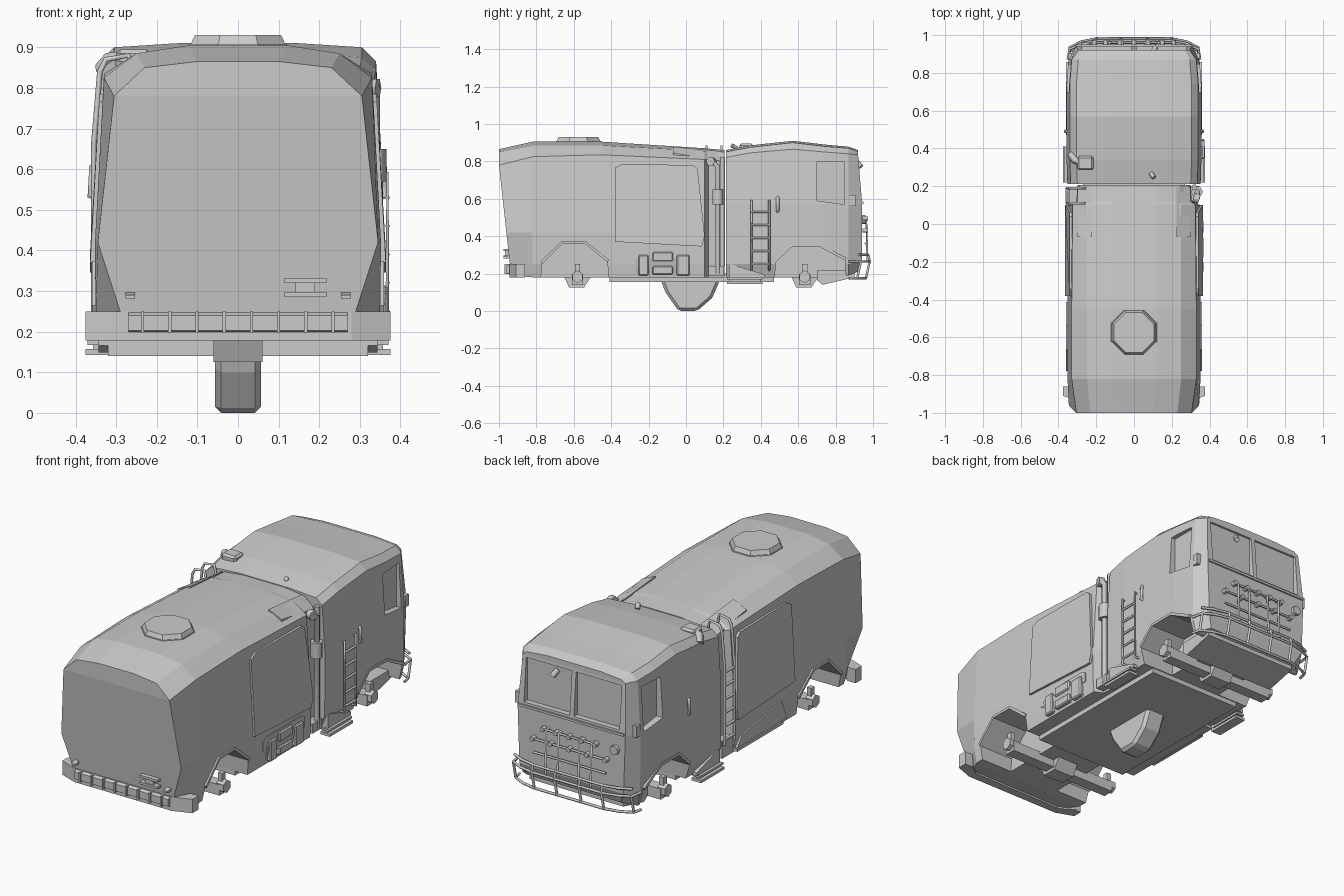
import bpy, bmesh
from math import cos, sin, pi

if "Cube" in bpy.data.objects:
    bpy.data.objects.remove(bpy.data.objects["Cube"])


def make(name, verts, faces):
    me = bpy.data.meshes.new(name)
    me.from_pydata(verts, [], faces)
    bm = bmesh.new()
    bm.from_mesh(me)
    bmesh.ops.recalc_face_normals(bm, faces=bm.faces)
    bm.to_mesh(me)
    bm.free()
    ob = bpy.data.objects.new(name, me)
    bpy.context.collection.objects.link(ob)
    return ob


def stack(name, a, b):
    """Close two matching rings of points into a solid."""
    n = len(a)
    return make(name, a + b, [list(range(n)), list(range(n, 2 * n))] +
                [[i, (i + 1) % n, n + (i + 1) % n, n + i] for i in range(n)])


def prism(name, pts, x0, x1, both=False):
    """Extrude a (y, z) profile along x; x1 may depend on z."""
    verts, faces, n = [], [], len(pts)
    for s in ((1, -1) if both else (1,)):
        b = len(verts)
        verts += [(s * x0, y, z) for y, z in pts]
        verts += [(s * (x1(z) if callable(x1) else x1), y, z) for y, z in pts]
        faces += [list(range(b, b + n)), list(range(b + n, b + 2 * n))]
        faces += [[b + i, b + (i + 1) % n, b + n + (i + 1) % n, b + n + i] for i in range(n)]
    return make(name, verts, faces)


def box(name, x, y, z, both=False):
    """Box from (min, max) ranges."""
    return prism(name, [(y[0], z[0]), (y[1], z[0]), (y[1], z[1]), (y[0], z[1])], x[0], x[1], both)


def loft(name, sections):
    """Skin mirrored half sections; ends are closed with horizontal strips."""
    verts, faces = [], []
    for y, half, lean in sections:
        right = [(x, y + lean(z), z) for x, z in half]
        verts += right + [(-x, yy, z) for x, yy, z in reversed(right)]
    n, k = 2 * len(sections[0][1]), len(sections)
    for s in range(k - 1):
        for i in range(n):
            j = (i + 1) % n
            faces.append([s * n + i, s * n + j, (s + 1) * n + j, (s + 1) * n + i])
    for b in (0, (k - 1) * n):
        faces += [[b + i, b + i + 1, b + n - 2 - i, b + n - 1 - i] for i in range(n // 2 - 1)]
    return make(name, verts, faces)


def cut(ob, *cutters):
    for c in cutters:
        m = ob.modifiers.new("cut", 'BOOLEAN')
        m.operation, m.solver, m.object = 'DIFFERENCE', 'EXACT', c
        bpy.context.view_layer.objects.active = ob
        bpy.ops.object.modifier_apply(modifier=m.name)
        bpy.data.objects.remove(c)


def tube(name, paths, r, res=1):
    cu = bpy.data.curves.new(name, 'CURVE')
    cu.dimensions, cu.bevel_depth, cu.bevel_resolution, cu.use_fill_caps = '3D', r, res, True
    for p in paths:
        sp = cu.splines.new('POLY')
        sp.points.add(len(p) - 1)
        for q, co in zip(sp.points, p):
            q.co = (*co, 1)
    ob = bpy.data.objects.new(name, cu)
    bpy.context.collection.objects.link(ob)
    bpy.ops.object.select_all(action='DESELECT')
    ob.select_set(True)
    bpy.context.view_layer.objects.active = ob
    bpy.ops.object.convert(target='MESH')
    return ob


def octagon(y, r, z):
    return [(r * cos((i + .5) * pi / 4), y + r * sin((i + .5) * pi / 4), z) for i in range(8)]


def bevel(ob, w):
    m = ob.modifiers.new("bevel", 'BEVEL')
    m.width, m.segments = w, 1


flat = lambda z: 0
rear_arch = [(-.77, .25), (-.66, .36), (-.54, .36), (-.42, .26)]
cab_arch = [(.48, .26), (.57, .345), (.71, .345), (.85, .27)]


def arch_cutter(a):
    return prism("arch_cutter", [(a[0][0] - .01, .1)] + a + [(a[3][0] + .01, .1)], .15, .5, True)


# Tank body
tank = loft("tank_body", [
    (-1, [(.28, .19), (.29, .25), (.345, .42), (.305, .78), (.23, .85), (.1, .865)], lambda z: max(0, .78 - z) * .11),
    (-.82, [(.335, .18), (.35, .25), (.352, .42), (.33, .825), (.25, .885), (.12, .905)], flat),
    (-.45, [(.345, .18), (.352, .25), (.352, .42), (.33, .835), (.25, .885), (.12, .905)], flat),
    (.10, [(.345, .18), (.35, .25), (.35, .42), (.325, .81), (.25, .855), (.12, .87)], flat),
    (.12, [(.30, .18), (.305, .25), (.305, .42), (.30, .805), (.24, .85), (.12, .868)], flat),
    (.207, [(.29, .18), (.30, .25), (.30, .42), (.29, .80), (.24, .845), (.12, .86)], flat)])
cut(tank, arch_cutter(rear_arch))

# Cab with wheel arches, windscreens and side windows recessed
mid = [(.33, .18), (.355, .25), (.357, .57)]
cab = loft("cab_body", [
    (.213, [(.32, .18), (.35, .25), (.352, .57), (.335, .82), (.30, .85), (.15, .86)], flat),
    (.34, mid + [(.34, .845), (.305, .875), (.15, .885)], flat),
    (.57, mid + [(.34, .865), (.305, .90), (.15, .91)], flat),
    (.74, mid + [(.34, .85), (.305, .88), (.15, .89)], flat),
    (.87, [(.33, .19), (.345, .25), (.347, .57), (.33, .84), (.295, .87), (.15, .878)], flat),
    (.92, [(.27, .21), (.30, .27), (.31, .57), (.295, .835), (.27, .85), (.15, .86)],
     lambda z: .022 if .25 < z < .6 else 0)])
cut(cab, arch_cutter(cab_arch),
    box("windscreen_cutter", (.012, .275), (.91, 1.1), (.595, .82), True),
    prism("window_cutter", [(.70, .59), (.845, .57), (.845, .80), (.70, .80)], .32, .5, True))
box("windscreen_ledge", (-.305, .305), (.925, .95), (.572, .584))

# Wheel arch lips
for nm, a in (("rear_arch_lip", rear_arch), ("cab_arch_lip", cab_arch)):
    outer = [(y + d, z + .014) for (y, z), d in zip(a, (-.008, -.004, .004, .008))]
    prism(nm, a + outer[::-1], .32, .36, True)

# Side lockers
prism("side_locker", [(-.38, .37), (.085, .345), (.10, .40), (.062, .76), (.04, .78), (-.34, .785), (-.38, .765)],
      .28, lambda z: .364 - max(0, z - .4) * .06, True)

# Roof hatch and small roof pads
stack("roof_hatch_base", octagon(-.575, .135, .88), octagon(-.575, .13, .908))
stack("roof_hatch", octagon(-.575, .13, .90), octagon(-.575, .115, .93))
for s in (1, -1):
    pad = [(.225, .195, .853), (.30, .195, .80), (.30, -.07, .845), (.225, -.07, .878)]
    stack("roof_pad", [(s * x, y, z) for x, y, z in pad], [(s * x, y, z - .04) for x, y, z in pad])

# Tank end bumper (bent in plan), ribs, plate bracket, lamps
plan = [(-.375, -.86), (-.375, -.91), (-.28, -.945), (.28, -.945), (.375, -.91), (.375, -.86), (.33, -.86),
        (.27, -.90), (-.27, -.90), (-.33, -.86)]
stack("tail_bumper", [(x, y, .178) for x, y in plan], [(x, y, .25) for x, y in plan])
prism("tail_bumper_panel", [(-.94, .198), (-.96, .203), (-.96, .24), (-.94, .25)], -.27, .27)
for i in range(8):
    x = -.235 + i * .067
    box("bumper_rib", (x - .004, x + .004), (-.97, -.94), (.198, .25))
for z in (.285, .32):
    box("plate_rail", (.115, .218), (-.975, -.93), (z, z + .012))
box("plate_block", (.142, .19), (-.968, -.93), (.295, .322))
prism("tail_lamp", [(-.975, .28), (-.975, .29), (-.93, .3), (-.93, .28)], .253, .277, True)

# Underside: chassis, skid, keel drum
box("chassis", (-.27, .27), (-.41, .47), (.155, .20))
prism("skid_plate", [(.70, .165), (.73, .14), (.90, .18), (.90, .22), (.70, .22)], -.27, .27)
keel = prism("keel_drum", [(-.14, .18), (-.11, .10), (-.04, 0), (.06, 0), (.14, .07), (.175, .15), (.175, .2), (-.14, .2)], -.057, .057)
bevel(keel, .015)

# Axles, differentials and hubs
for y in (-.58, .635):
    box("axle", (-.32, .32), (y - .03, y + .03), (.14, .195))
    prism("differential", [(y - .07, .18), (y - .045, .125), (y + .035, .125), (y + .07, .18)], -.06, .06)
    hexa = [(y + .032 * cos(i * pi / 3 + pi / 6), .183 + .034 * sin(i * pi / 3 + pi / 6)) for i in range(6)]
    prism("hub", hexa, .30, .343, True)
    box("hub_post", (.30, .325), (y - .014, y + .014), (.18, .25), True)

# Cab steps with an I-shaped section
box("cab_step_top", (.325, .37), (.22, .41), (.167, .178), True)
box("cab_step_web", (.338, .357), (.23, .40), (.155, .17), True)
box("cab_step_foot", (.32, .375), (.22, .41), (.143, .157), True)
prism("cab_step_guard", [(.23, .245), (.24, .25), (.42, .195), (.42, .178), (.23, .178)], .32, .356, True)

# Cab ladder (right) and door handles
X = .368
tube("cab_ladder", [[(.345, y, .58), (X, y, .59), (X, y, .22), (.345, y, .22)] for y in (.35, .445)] +
     [[(X, .35, z), (X, .445, z)] for z in (.25, .32, .39, .46, .53)], .006)
tube("door_handle", [[(s * .345, .49, .53), (s * .364, .49, .535), (s * .36, .49, .605), (s * .34, .49, .61)] for s in (1, -1)], .009)

# Tank ladder (left) with rails curling over the roof
L = -.355
tube("tank_ladder", [[(L, y, .25), (L, y, .66), (-.34, y, .84), (-.325, y, .87), (-.27, y, .88), (-.26, y, .83)]
                     for y in (.11, .19)] +
     [[(L, .11, z), (L, .19, z)] for z in (.28, .35, .42, .49, .56, .63)], .007)
box("ladder_shield", (-.345, -.29), (.105, .195), (.18, .27))

# Exhaust stack (right)
tube("exhaust_pipe", [[(.335, .17, .20), (.335, .17, .77), (.335, .135, .81)],
                      [(.32, .195, .24), (.32, .195, .82)]], .015)
tube("exhaust_muffler", [[(.333, .17, .57), (.333, .17, .65)]], .032)
tube("exhaust_cap", [[(.315, .14, .80), (.345, .13, .80)]], .025)
box("exhaust_bracket", (.28, .345), (.12, .2), (.19, .24))

# Equipment rack under right locker, side step under left locker
prism("equipment_tray", [(-.30, .26), (-.30, .31), (-.26, .325), (.02, .325), (.045, .31), (.045, .26)], .30, .355)
prism("equipment_case", [(-.27, .19), (.02, .19), (.02, .28), (-.27, .28)], .30, lambda z: .345 + (z - .19) * .2)
for y0, y1, z0, z1 in ((-.255, -.20, .19, .30), (-.18, -.07, .265, .315), (-.05, .02, .19, .30), (-.18, -.07, .195, .24)):
    bevel(box("equipment_box", (.33, .368), (y0, y1), (z0, z1)), .006)
box("left_step_plate", (-.365, -.30), (-.28, .10), (.185, .20))
prism("left_step_riser", [(-.32, .20), (.09, .20), (.05, .25), (-.28, .30)], -.358, -.30)

# Cab roof fittings
bevel(box("roof_vent", (-.30, -.215), (.285, .36), (.85, .895)), .01)
tube("roof_vent_duct", [[(-.26, .32, .875), (-.315, .34, .87), (-.335, .37, .845)]], .02)
tube("roof_stub", [[(.09, .27, .87), (.105, .245, .885)]], .012)

# Cab front: lamp rails, bull bar, round lamp, sensor, mirrors
rails = [(.495, .15), (.43, .21), (.36, .21)]
tube("lamp_rails", [[(-w, .96, z), (w, .96, z)] for z, w in rails] +
     [[(s * x, .94, .50), (s * x, .964, .495), (s * x, .97, .27)] for s in (1, -1) for x in (.06, .13)], .006)
for z, w in rails[:2]:
    for i in range(5):
        x = -w + i * w / 2
        tube("rail_lamp", [[(x, .945, z), (x, .972, z)]], .013)
loop = lambda z, k: [(-.35, .87, z), (-.34, .935 - k, z), (-.28, .965 - k, z), (-.2, .982 - k, z),
                     (.2, .982 - k, z), (.28, .965 - k, z), (.34, .935 - k, z), (.35, .87, z)]
top, low = loop(.265, 0), loop(.175, .02)
tube("bull_bar", [top, low, loop(.30, .01)[1:7]] +
     [[top[i], low[i]] for i in (1, 6)] +
     [[(x, .975, .30), (x, .982, .265), (x, .962, .175)] for x in (-.2, -.07, .07, .2)], .007)
tube("round_lamp", [[(-.255, .93, .49), (-.255, .96, .49)]], .024, 2)
tube("windscreen_sensor", [[(.10, .91, .80), (.115, .935, .77)]], .014)
prism("corner_mirror", [(.875, .56), (.905, .56), (.905, .62), (.875, .62)], .32, .35, True)
